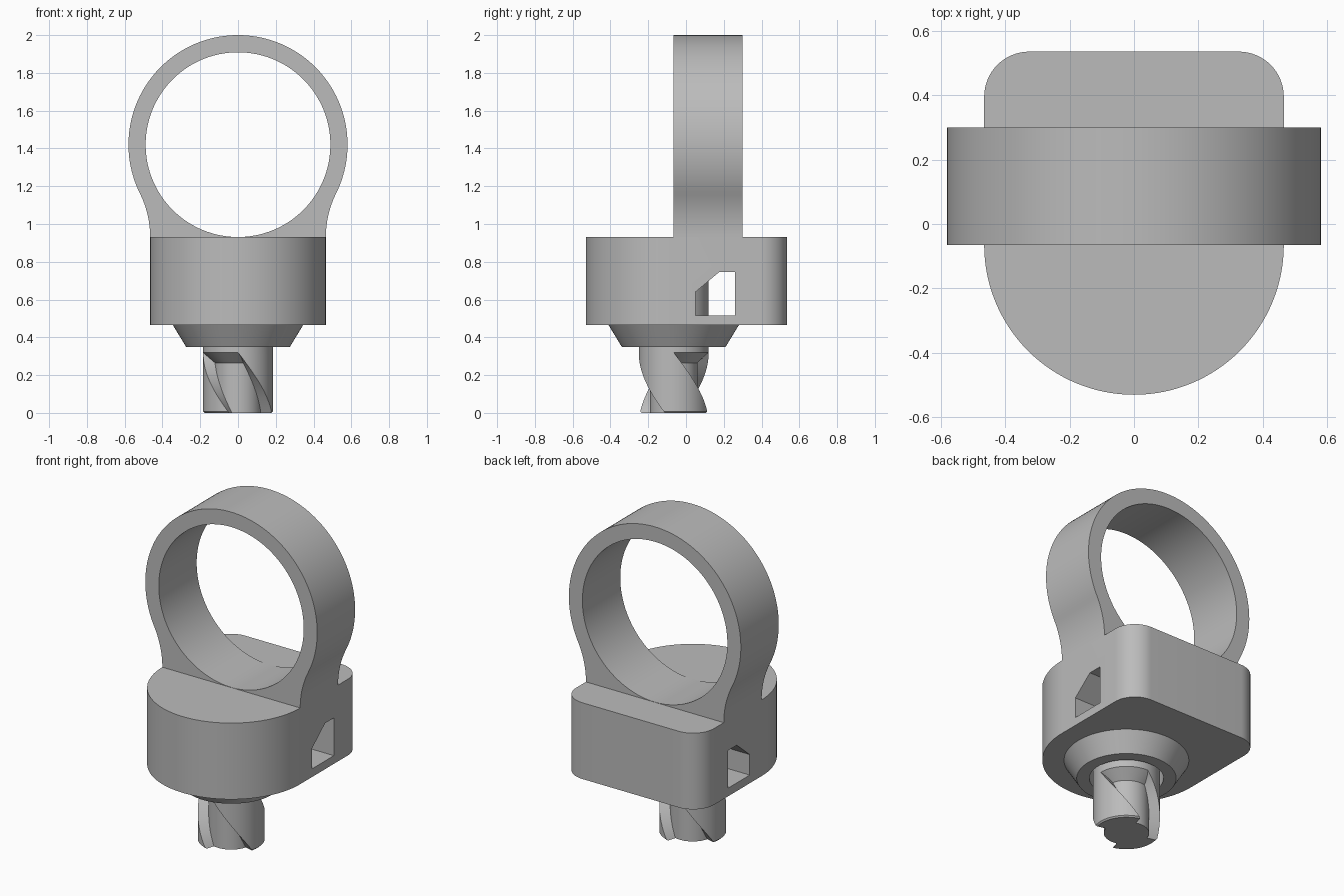
import bpy, bmesh, math
from math import sin, cos, radians, hypot

if "Cube" in bpy.data.objects:
    bpy.data.objects.remove(bpy.data.objects["Cube"])

AXIS_Y = -0.065       # centre of the shaft and of the rounded front
W = 0.465             # body half width
BASE, TOP = 0.465, 0.93

grey = bpy.data.materials.new("plain_grey")
grey.use_nodes = True
COLOUR = (0.5, 0.5, 0.5, 1)
grey.diffuse_color = COLOUR
grey.node_tree.nodes["Principled BSDF"].inputs["Base Color"].default_value = COLOUR


def finish(name, bm):
    bmesh.ops.remove_doubles(bm, verts=bm.verts, dist=1e-5)
    bmesh.ops.recalc_face_normals(bm, faces=bm.faces)
    mesh = bpy.data.meshes.new(name)
    bm.to_mesh(mesh)
    bm.free()
    mesh.materials.append(grey)
    ob = bpy.data.objects.new(name, mesh)
    bpy.context.collection.objects.link(ob)
    return ob


def smooth(ob):
    bpy.ops.object.select_all(action='DESELECT')
    ob.select_set(True)
    bpy.context.view_layer.objects.active = ob
    bpy.ops.object.shade_smooth_by_angle(angle=radians(30))


def loft(name, loops, caps=True, wrap=False):
    """Join closed loops of points, capping the ends or wrapping round."""
    bm = bmesh.new()
    rings = [[bm.verts.new(p) for p in loop] for loop in loops]
    n = len(rings[0])
    pairs = list(zip(rings, rings[1:])) + ([(rings[-1], rings[0])] if wrap else [])
    for a, b in pairs:
        for i in range(n):
            j = (i + 1) % n
            bm.faces.new((a[i], a[j], b[j], b[i]))
    if caps:
        bm.faces.new(rings[0])
        bm.faces.new(rings[-1])
    return finish(name, bm)


def arc(cx, cy, r, start, end, n):
    steps = [radians(start + (end - start) * i / n) for i in range(n + 1)]
    return [(cx + r * cos(t), cy + r * sin(t)) for t in steps]


def circle(r, z, n=96):
    return [(x, y, z) for x, y in arc(0, AXIS_Y, r, 0, 360, n)[:-1]]


def cut(ob, cutter):
    mod = ob.modifiers.new("cut", 'BOOLEAN')
    mod.operation, mod.solver, mod.object = 'DIFFERENCE', 'EXACT', cutter
    bpy.context.view_layer.objects.active = ob
    bpy.ops.object.modifier_apply(modifier=mod.name)
    bpy.data.objects.remove(cutter)


# Body: round front, square back with rounded corners
CORNER, BACK = 0.14, 0.535
outline = (arc(0, AXIS_Y, W, 180, 360, 64)
           + arc(W - CORNER, BACK - CORNER, CORNER, 0, 90, 16)
           + arc(CORNER - W, BACK - CORNER, CORNER, 90, 180, 16))
body = loft("body", [[(x, y, z) for x, y in outline] for z in (BASE, TOP)])

# Bore for the shaft, and the side window running right through
cut(body, loft("bore_cutter", [circle(0.205, z) for z in (0.3, 0.76)]))
window = [(0.05, 0.515), (0.26, 0.515), (0.26, 0.745), (0.175, 0.745), (0.05, 0.64)]
cut(body, loft("window_cutter", [[(x, y, z) for y, z in window] for x in (-0.6, 0.6)]))
smooth(body)

# Tapered collar below the body
collar = loft("collar", [circle(r, z) for r, z in
              ((0.345, BASE), (0.275, 0.35), (0.205, 0.35), (0.205, BASE))],
              caps=False, wrap=True)
smooth(collar)

# Ring with a neck that flares into the body
CZ, R_OUT, R_IN = 1.42, 0.58, 0.489
drop = CZ - TOP
fillet = (W * W + drop * drop - R_OUT * R_OUT) / (2 * (R_OUT - W))
touch = math.degrees(math.atan2(drop, W + fillet))
half = [(W * i / 16, TOP) for i in range(16)]
half += arc(W + fillet, TOP, fillet, 180, 180 - touch, 14)
half += arc(0, CZ, R_OUT, -touch, 90, 48)[1:]
outer = half + [(-x, z) for x, z in half[-2:0:-1]]
inner = []
for x, z in outer:
    s = R_IN / hypot(x, z - CZ)
    inner.append((x * s, CZ + (z - CZ) * s))
Y0, Y1 = AXIS_Y, 0.30
ring = loft("ring", [[(x, y, z) for x, z in curve] for curve, y in
            ((outer, Y0), (outer, Y1), (inner, Y1), (inner, Y0))],
            caps=False, wrap=True)
smooth(ring)

# Shaft with two helical flutes
R_SHAFT, R_CORE, FLUTE_TOP, FLUTE_END = 0.185, 0.125, 0.32, 0.265
TWIST = 75


def section(z):
    turn = TWIST * (FLUTE_TOP - max(0, min(z, FLUTE_TOP))) / FLUTE_TOP
    land = R_SHAFT - max(0, 0.008 - z)
    depth = max(0, min(1, (FLUTE_TOP - z) / (FLUTE_TOP - FLUTE_END)))
    floor = R_SHAFT + (R_CORE - R_SHAFT) * depth
    pts = []
    for quarter in range(4):
        r = floor if quarter % 2 == 0 else land
        a = quarter * 90 + turn
        pts += arc(0, AXIS_Y, r, a, a + 90, 20)
    return [(x, y, z) for x, y in pts]


levels = [0, 0.008] + [0.008 + (FLUTE_END - 0.008) * i / 24 for i in range(1, 25)]
levels += [FLUTE_END + (FLUTE_TOP - FLUTE_END) * i / 5 for i in range(1, 6)] + [0.78]
shaft = loft("fluted_shaft", [section(z) for z in levels])
smooth(shaft)
